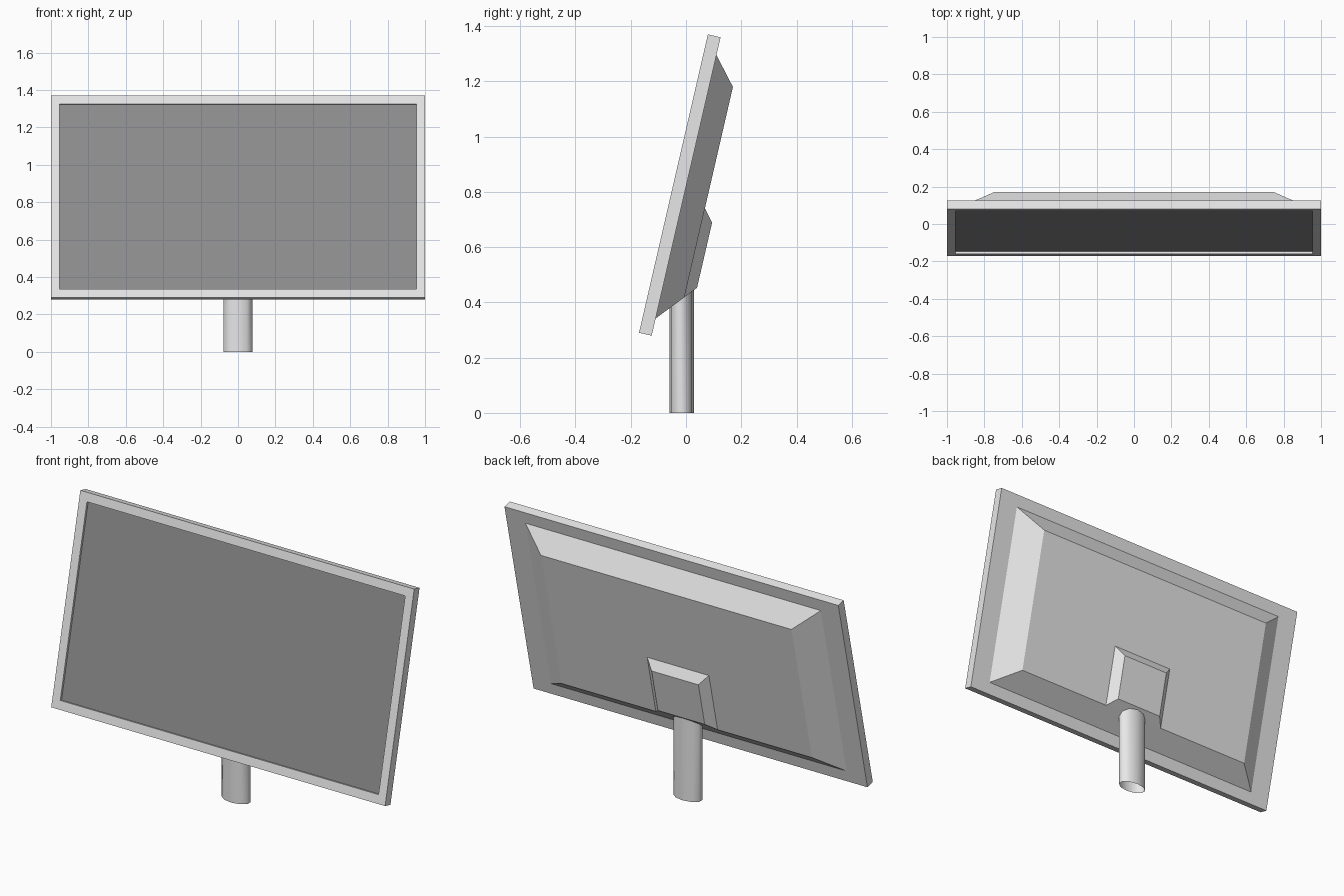
import bpy, bmesh, math
from mathutils import Matrix, Vector

if "Cube" in bpy.data.objects:
    bpy.data.objects.remove(bpy.data.objects["Cube"], do_unlink=True)


def make_material(name, value):
    mat = bpy.data.materials.new(name)
    mat.use_nodes = True
    color = (value, value, value, 1)
    mat.diffuse_color = color
    mat.node_tree.nodes["Principled BSDF"].inputs["Base Color"].default_value = color
    return mat


light_grey = make_material("light_grey", 0.8)
screen_grey = make_material("screen_grey", 0.27)

# Panel space: x across, y towards the back, z up along the tilted panel
TILT = Matrix.Translation((0, -0.17, 0.29)) @ Matrix.Rotation(math.radians(-13), 4, 'X')
HEIGHT, DEPTH = 1.108, 0.047


def finish(bm, name, materials, matrix=Matrix()):
    bmesh.ops.transform(bm, matrix=matrix, verts=bm.verts)
    mesh = bpy.data.meshes.new(name)
    bm.to_mesh(mesh)
    bm.free()
    for mat in materials:
        mesh.materials.append(mat)
    obj = bpy.data.objects.new(name, mesh)
    bpy.context.collection.objects.link(obj)
    return obj


def add_frustum(bm, front, back):
    """Tapered block between two rectangles given as (half width, low, high, y)."""
    rings = []
    for w, low, high, y in (front, back):
        corners = ((-w, low), (w, low), (w, high), (-w, high))
        rings.append([bm.verts.new((x, y, z)) for x, z in corners])
    a, b = rings
    for i in range(4):
        j = (i + 1) % 4
        bm.faces.new((a[i], b[i], b[j], a[j]))
    cap = bm.faces.new(a)
    bm.faces.new(b[::-1])
    bmesh.ops.recalc_face_normals(bm, faces=bm.faces)
    return cap


# Frame with a recessed screen
bm = bmesh.new()
front = add_frustum(bm, (1, 0, HEIGHT, 0), (1, 0, HEIGHT, DEPTH))
bmesh.ops.inset_region(bm, faces=[front], thickness=0.066)
rim = bmesh.ops.extrude_face_region(bm, geom=[front])
bmesh.ops.delete(bm, geom=[front] if front.is_valid else [], context='FACES_ONLY')
bmesh.ops.translate(bm, vec=(0, 0.012, 0),
                    verts=[g for g in rim["geom"] if isinstance(g, bmesh.types.BMVert)])
for g in rim["geom"]:
    if isinstance(g, bmesh.types.BMFace):
        g.material_index = 1
bmesh.ops.recalc_face_normals(bm, faces=bm.faces)
finish(bm, "screen_frame", [light_grey, screen_grey], TILT)

# Tapered rear housing
bm = bmesh.new()
add_frustum(bm, (0.885, 0.064, 1.042, DEPTH), (0.75, 0.162, 0.943, 0.131))
finish(bm, "rear_housing", [light_grey], TILT)

# Mounting block, its underside in line with the housing slope
bm = bmesh.new()
add_frustum(bm, (0.185, 0.162, 0.492, 0.131), (0.14, 0.206, 0.447, 0.168))
finish(bm, "mount_block", [light_grey], TILT)

# Oval post, open below, its top cut to the slope of the housing
SIDES = 10
bm = bmesh.new()
bottom, top = [], []
for i in range(SIDES):
    a = 2 * math.pi * i / SIDES
    x, y = 0.081 * math.sin(a), -0.0155 + 0.045 * math.cos(a)
    bottom.append(bm.verts.new((x, y, 0)))
    top.append(bm.verts.new((x, y, 0.43 + 0.75 * y)))
for i in range(SIDES):
    j = (i + 1) % SIDES
    bm.faces.new((bottom[j], bottom[i], top[i], top[j]))
bm.normal_update()
post = finish(bm, "stand_post", [light_grey])

bpy.ops.object.select_all(action='DESELECT')
post.select_set(True)
bpy.context.view_layer.objects.active = post
bpy.ops.object.shade_smooth_by_angle(angle=math.radians(60))
